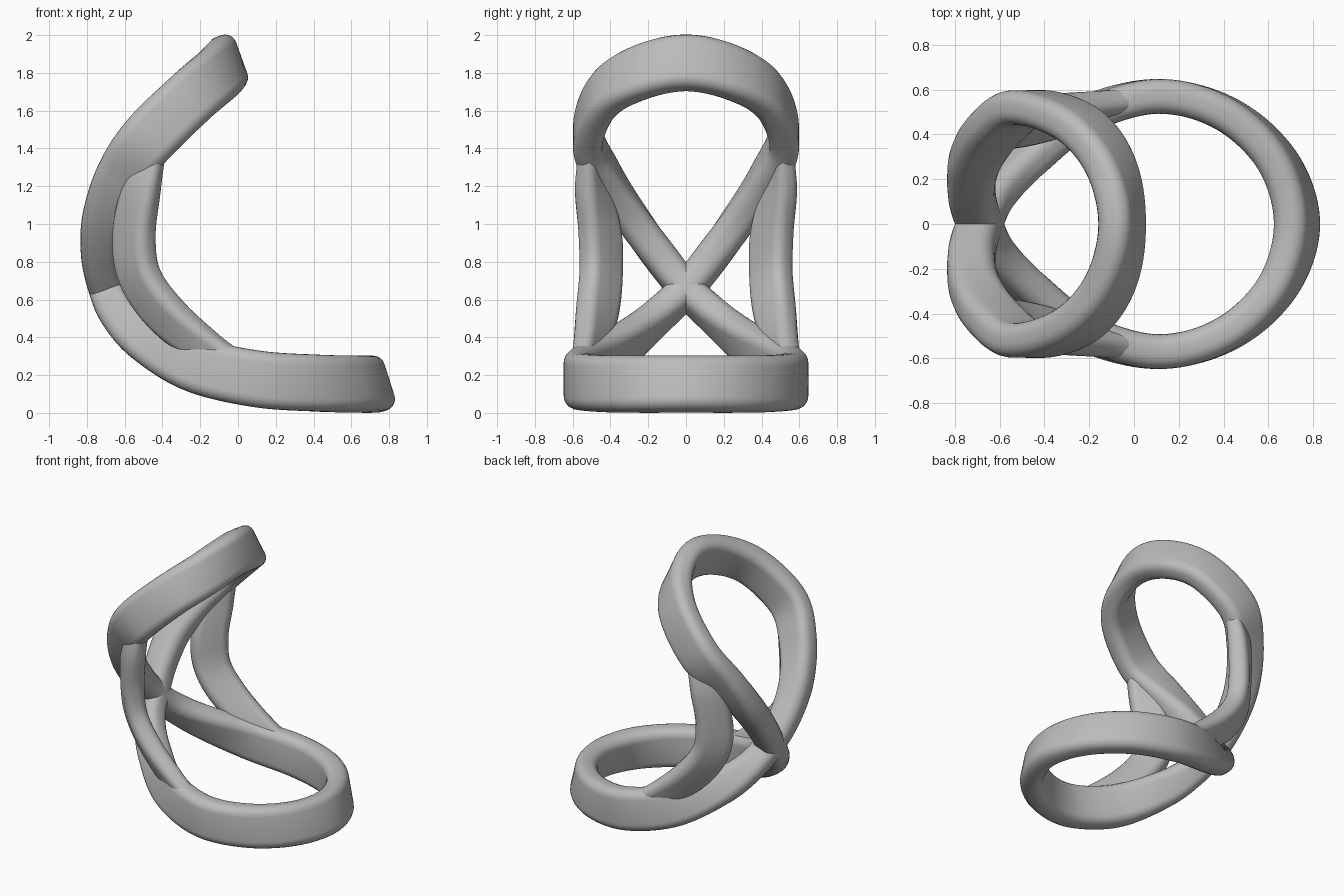
import bpy, bmesh, math
from mathutils import Vector

cube = bpy.data.objects.get("Cube")
if cube:
    bpy.data.objects.remove(cube, do_unlink=True)

grey = bpy.data.materials.new("matte grey")
grey.use_nodes = True
COLOUR = (0.5, 0.5, 0.5, 1)
grey.diffuse_color = COLOUR
grey.node_tree.nodes["Principled BSDF"].inputs["Base Color"].default_value = COLOUR


def rounded_rect(width, thick, steps=5):
    """Band cross-section, as (along width, along thickness) offsets."""
    radius = 0.4 * min(width, thick)
    pts = []
    for i, (sx, sy) in enumerate([(1, 1), (-1, 1), (-1, -1), (1, -1)]):
        for k in range(steps + 1):
            a = math.pi / 2 * (i + k / steps)
            pts.append((sx * (width / 2 - radius) + radius * math.cos(a),
                        sy * (thick / 2 - radius) + radius * math.sin(a)))
    return pts


def spline(keys, cyclic, steps=14):
    """Catmull-Rom through keys of (position, width direction, size)."""
    n = len(keys)
    get = (lambda i: keys[i % n]) if cyclic else (lambda i: keys[max(0, min(n - 1, i))])
    out = []
    for i in range(n if cyclic else n - 1):
        for k in range(steps):
            t = k / steps
            out.append([0.5 * (2 * b + (c - a) * t + (2 * a - 5 * b + 4 * c - d) * t * t
                               + (3 * b - a - 3 * c + d) * t ** 3)
                        for a, b, c, d in zip(*(get(i + j) for j in (-1, 0, 1, 2)))])
    if not cyclic:
        out.append(list(keys[-1]))
    return out


def sweep(name, keys, cyclic):
    path = spline(keys, cyclic)
    n = len(path)
    bm = bmesh.new()
    rings = []
    for i, (pos, wide, size) in enumerate(path):
        nxt = path[(i + 1) % n] if cyclic else path[min(i + 1, n - 1)]
        prv = path[i - 1] if cyclic else path[max(i - 1, 0)]
        tan = (nxt[0] - prv[0]).normalized()
        w = (wide - tan * wide.dot(tan)).normalized()
        side = tan.cross(w)
        rings.append([bm.verts.new(pos + w * a + side * b)
                      for a, b in rounded_rect(size.x, size.z)])
    m = len(rings[0])
    for i in range(n if cyclic else n - 1):
        r, s = rings[i], rings[(i + 1) % n]
        for j in range(m):
            bm.faces.new((r[j], r[(j + 1) % m], s[(j + 1) % m], s[j]))
    if not cyclic:
        bm.faces.new(rings[0])
        bm.faces.new(rings[-1])
    bmesh.ops.recalc_face_normals(bm, faces=bm.faces)
    mesh = bpy.data.meshes.new(name)
    bm.to_mesh(mesh)
    bm.free()
    mesh.materials.append(grey)
    obj = bpy.data.objects.new(name, mesh)
    bpy.context.collection.objects.link(obj)
    bpy.ops.object.select_all(action="DESELECT")
    obj.select_set(True)
    bpy.context.view_layer.objects.active = obj
    bpy.ops.object.shade_smooth_by_angle(angle=math.radians(40))


def key(pos, wide, width=.3, thick=.155):
    return Vector(pos), Vector(wide).normalized(), Vector((width, 0, thick))


def flip(k):
    return tuple(Vector((v.x, -v.y, v.z)) for v in k)


# Figure-eight band: the +y halves of both loops, mirrored and joined
crossing = key((-.69, 0, .655), (.93, 0, .36), .2, .17)
upper = [key((-.725, .14, .83), (.98, 0, .15), .21, .18),
         key((-.71, .285, 1.03), (.98, 0, -.15), .23, .18),
         key((-.62, .425, 1.25), (.88, 0, -.45), .27, .165),
         key((-.475, .52, 1.45), (.75, 0, -.66)),
         key((-.25, .445, 1.67), (.66, 0, -.75)),
         key((-.105, .26, 1.795), (.48, 0, -.88))]
upper_tip = key((-.053, 0, 1.853), (.34, 0, -.94))
lower = [key((-.625, .14, .52), (.83, 0, .55), .21, .165),
         key((-.485, .29, .39), (.65, 0, .75), .25),
         key((-.23, .48, .255), (.3, 0, .95), .29),
         key((.1, .57, .18), (.07, 0, 1)),
         key((.41, .492, .158), (-.1, 0, 1)),
         key((.64, .282, .152), (-.22, 0, .97))]
lower_tip = key((.728, 0, .152), (-.3, 0, .95))


def half_loop(side, tip):
    return side + [tip] + [flip(k) for k in reversed(side)]


band = [crossing] + half_loop(upper, upper_tip) + [crossing] + half_loop(lower, lower_tip)
sweep("figure_eight_band", band, True)

# Side struts joining the upper loop to the lower loop, tapering into the band
strut = [key((-.43, .52, 1.4), (.7, .3, -.4), .1, .09),
         key((-.505, .5, 1.2), (.75, .5, -.1), .2, .13),
         key((-.55, .455, .95), (.7, .7, 0), .25, .14),
         key((-.52, .45, .72), (.7, .7, .1), .25, .14),
         key((-.37, .475, .51), (.55, .6, .4), .24, .14),
         key((-.14, .52, .33), (.4, .4, .7), .18, .12),
         key((.08, .57, .22), (.1, .1, 1), .1, .09)]
sweep("left_strut", strut, False)
sweep("right_strut", [flip(k) for k in strut], False)
